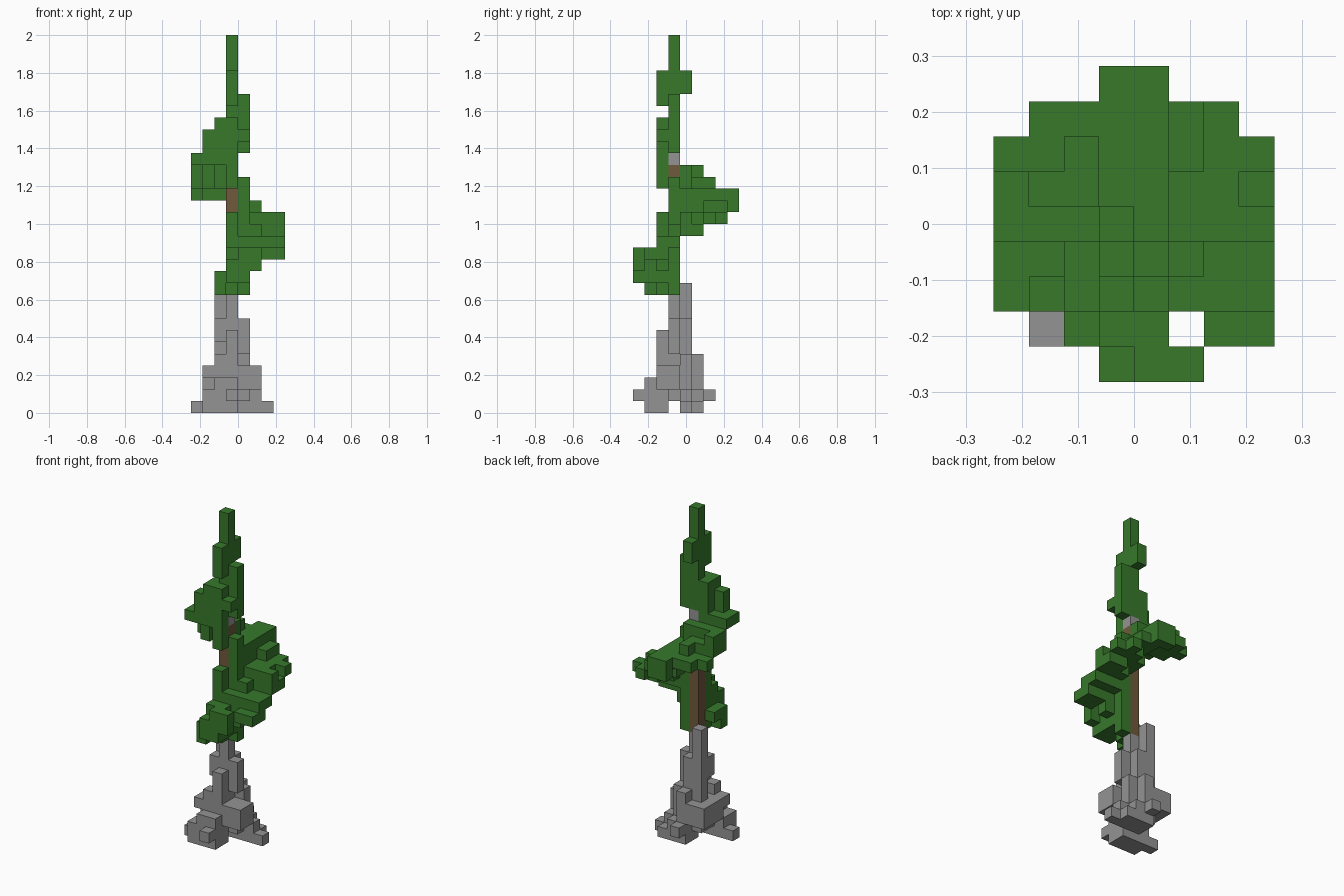
import bpy
import bmesh
from mathutils import Vector

UNIT = 0.0625                              # edge of one block
ORIGIN = Vector((-0.25, -0.28125, 0.0))    # corner of the block grid

cube = bpy.data.objects.get("Cube")
if cube:
    bpy.data.objects.remove(cube, do_unlink=True)


def make_material(name, colour):
    mat = bpy.data.materials.new(name)
    mat.use_nodes = True
    rgba = (*colour, 1.0)
    mat.diffuse_color = rgba
    mat.node_tree.nodes["Principled BSDF"].inputs["Base Color"].default_value = rgba
    return mat


leaf_green = make_material("leaf green", (0.038, 0.19, 0.024))
stone_grey = make_material("stone grey", (0.295, 0.295, 0.295))
bark_brown = make_material("bark brown", (0.16, 0.1, 0.045))

filled = set()     # every block in use, so touching faces can be left out
parts = []


def add_part(name, material, boxes):
    """Collect the blocks of a part; each box is inclusive x, y and z ranges."""
    cells = set()
    for x0, x1, y0, y1, z0, z1 in boxes:
        for x in range(x0, x1 + 1):
            for y in range(y0, y1 + 1):
                for z in range(z0, z1 + 1):
                    cells.add((x, y, z))
    cells -= filled
    filled.update(cells)
    parts.append((name, material, cells))


def build_part(name, material, cells):
    """Skin the outside of a set of blocks and merge the flat areas."""
    bm = bmesh.new()
    verts = {}

    def corner(key):
        if key not in verts:
            verts[key] = bm.verts.new(ORIGIN + Vector(key) * UNIT)
        return verts[key]

    for cell in sorted(cells):
        for axis in range(3):
            u, v = (axis + 1) % 3, (axis + 2) % 3
            for side in (0, 1):
                neighbour = list(cell)
                neighbour[axis] += 2 * side - 1
                if tuple(neighbour) in filled:
                    continue
                loop = []
                for du, dv in ((0, 0), (1, 0), (1, 1), (0, 1)):
                    key = list(cell)
                    key[axis] += side
                    key[u] += du
                    key[v] += dv
                    loop.append(corner(tuple(key)))
                bm.faces.new(loop if side else loop[::-1])
    bmesh.ops.dissolve_limit(bm, angle_limit=0.01, verts=bm.verts[:], edges=bm.edges[:])
    mesh = bpy.data.meshes.new(name)
    bm.to_mesh(mesh)
    bm.free()
    mesh.materials.append(material)
    bpy.context.collection.objects.link(bpy.data.objects.new(name, mesh))


# Trunk and the single stone set into it
add_part("trunk", bark_brown, [(3, 3, 3, 3, 10, 20)])
add_part("trunk_stone", stone_grey, [(3, 3, 3, 3, 21, 21)])

# Spreading stone feet
add_part("stone_feet", stone_grey, [
    (0, 0, 2, 2, 0, 0), (1, 3, 1, 2, 0, 1),
    (3, 5, 4, 5, 0, 0), (6, 6, 4, 4, 0, 0),
    (3, 3, 0, 0, 1, 1), (3, 3, 6, 6, 1, 1),
    (2, 4, 3, 3, 1, 1), (2, 5, 4, 4, 1, 1), (3, 4, 5, 5, 1, 1),
    (2, 3, 1, 2, 2, 2),
])

# Slabs jutting out above the feet on both sides
add_part("stone_slabs", stone_grey, [
    (1, 2, 3, 5, 2, 3), (1, 2, 2, 2, 3, 3),
    (4, 5, 2, 3, 2, 3), (3, 4, 3, 4, 2, 3), (3, 3, 5, 5, 2, 2),
])

# Stone pillar rising to the trunk
add_part("stone_pillar", stone_grey, [
    (2, 2, 2, 2, 4, 4), (3, 3, 2, 2, 3, 4), (3, 3, 2, 2, 5, 6),
    (3, 3, 5, 5, 3, 4), (4, 4, 4, 4, 4, 4), (2, 2, 3, 3, 6, 7),
    (4, 4, 3, 3, 5, 7), (3, 3, 4, 4, 4, 7),
    (3, 3, 3, 3, 4, 9), (2, 2, 4, 4, 4, 10),
])

# Foliage spirals up: front, then the +x side
add_part("front_foliage", leaf_green, [
    (2, 2, 1, 1, 10, 11), (2, 2, 2, 2, 11, 11), (3, 3, 2, 2, 10, 10),
    (3, 4, 1, 2, 11, 12),
    (3, 4, 0, 0, 11, 12), (4, 5, 0, 0, 12, 13), (3, 4, 1, 1, 13, 13),
    (3, 3, 2, 2, 12, 16), (4, 4, 3, 3, 10, 19),
])
add_part("side_foliage", leaf_green, [
    (5, 5, 2, 2, 12, 14), (6, 7, 1, 2, 13, 13), (4, 7, 2, 2, 13, 14),
    (5, 5, 3, 3, 14, 15), (6, 7, 3, 3, 14, 14), (5, 7, 4, 4, 15, 16),
    (6, 7, 5, 5, 15, 15), (4, 6, 5, 5, 16, 16), (4, 4, 4, 4, 16, 16),
    (5, 7, 6, 6, 16, 16), (6, 6, 7, 7, 16, 16),
])

# Back, then round to the -x side
add_part("back_foliage", leaf_green, [
    (5, 5, 6, 7, 17, 17), (4, 4, 4, 8, 17, 18), (3, 3, 8, 8, 17, 18),
    (3, 3, 5, 7, 18, 18), (3, 3, 4, 4, 18, 20),
    (0, 2, 6, 6, 18, 18), (1, 2, 7, 7, 18, 18),
    (2, 2, 6, 6, 19, 19), (1, 2, 5, 5, 18, 19),
])
add_part("wing_foliage", leaf_green, [
    (0, 0, 5, 5, 19, 20), (0, 2, 4, 4, 19, 20), (1, 1, 3, 3, 19, 20),
    (0, 2, 3, 3, 21, 21), (0, 2, 2, 2, 21, 21),
    (1, 2, 2, 2, 22, 23), (2, 2, 3, 3, 22, 23), (3, 3, 2, 2, 19, 24),
])

# Narrow crown and tip
add_part("crown", leaf_green, [
    (2, 2, 2, 3, 24, 24), (4, 4, 2, 2, 23, 23), (4, 4, 3, 3, 22, 26),
    (3, 3, 2, 2, 26, 28), (3, 3, 4, 4, 27, 28), (3, 3, 3, 3, 22, 31),
])

for part in parts:
    build_part(*part)
